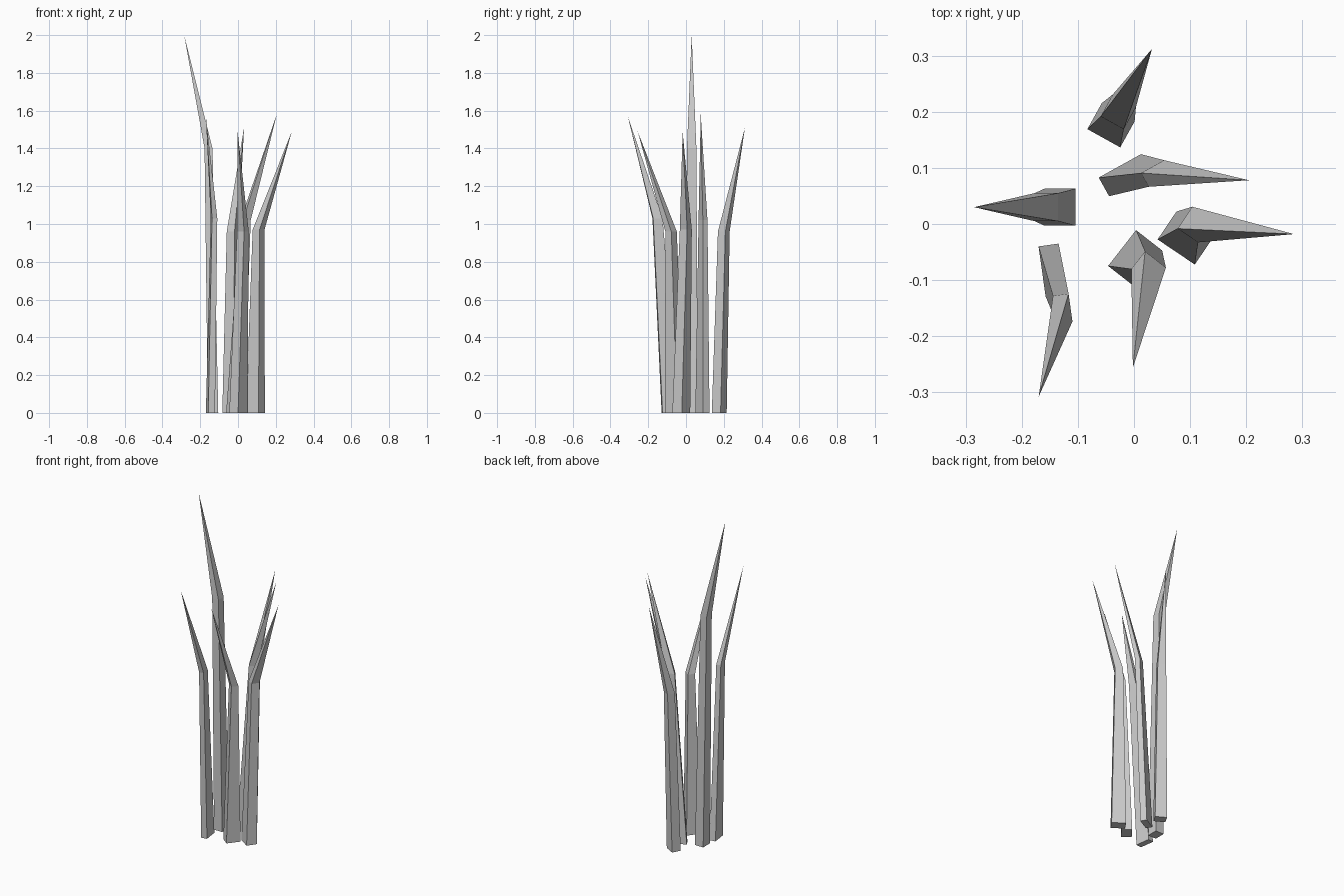
import bpy
import bmesh
from math import radians
from mathutils import Matrix, Vector

cube = bpy.data.objects.get("Cube")
if cube:
    bpy.data.objects.remove(cube, do_unlink=True)

# One plain grey for every blade
grey = bpy.data.materials.new("light_grey")
grey.use_nodes = True
grey.diffuse_color = (0.6, 0.6, 0.6, 1)
grey.node_tree.nodes["Principled BSDF"].inputs["Base Color"].default_value = (0.6, 0.6, 0.6, 1)


def ring(bm, centre, size, angle):
    """Four corners of a level rectangle turned about its centre."""
    turn = Matrix.Rotation(radians(angle), 3, "Z")
    corners = [(-1, -1), (1, -1), (1, 1), (-1, 1)]
    return [bm.verts.new(Vector(centre) + turn @ Vector((sx * size[0] / 2, sy * size[1] / 2, 0)))
            for sx, sy in corners]


def blade(name, angle, base, base_size, bend, bend_size, tip):
    """Tapered four-sided stalk that bends once and runs out to a point."""
    bm = bmesh.new()
    low = ring(bm, (*base, 0), base_size, angle)
    high = ring(bm, bend, bend_size, angle)
    point = bm.verts.new(tip)
    bm.faces.new(reversed(low))
    for i in range(4):
        j = (i + 1) % 4
        bm.faces.new((low[i], low[j], high[j], high[i]))
        bm.faces.new((high[i], high[j], point))
    bmesh.ops.recalc_face_normals(bm, faces=bm.faces)
    mesh = bpy.data.meshes.new(name)
    bm.to_mesh(mesh)
    bm.free()
    mesh.materials.append(grey)
    obj = bpy.data.objects.new(name, mesh)
    bpy.context.collection.objects.link(obj)


# Six separate blades fanning outward from the clump
blade("tall_blade", angle=0, base=(-.132, .03), base_size=(.055, .066),
      bend=(-.156, .03, 1.4), bend_size=(.042, .05), tip=(-.285, .03, 2))
blade("back_blade", angle=-29, base=(-.041, .176), base_size=(.067, .053),
      bend=(-.028, .2, .96), bend_size=(.047, .045), tip=(.032, .312, 1.51))
blade("inner_left_blade", angle=29, base=(-.016, .087), base_size=(.086, .038),
      bend=(.04, .09, 1.02), bend_size=(.047, .028), tip=(.205, .078, 1.58))
blade("outer_left_blade", angle=-34, base=(.092, -.025), base_size=(.08, .06),
      bend=(.109, -.001, .97), bend_size=(.044, .047), tip=(.285, -.018, 1.49))
blade("front_blade", angle=-38, base=(.002, -.061), base_size=(.059, .081),
      bend=(.026, -.079, .96), bend_size=(.047, .04), tip=(-.002, -.256, 1.49))
blade("front_right_blade", angle=8, base=(-.146, -.082), base_size=(.036, .09),
      bend=(-.127, -.151, 1.03), bend_size=(.028, .05), tip=(-.17, -.308, 1.57))
